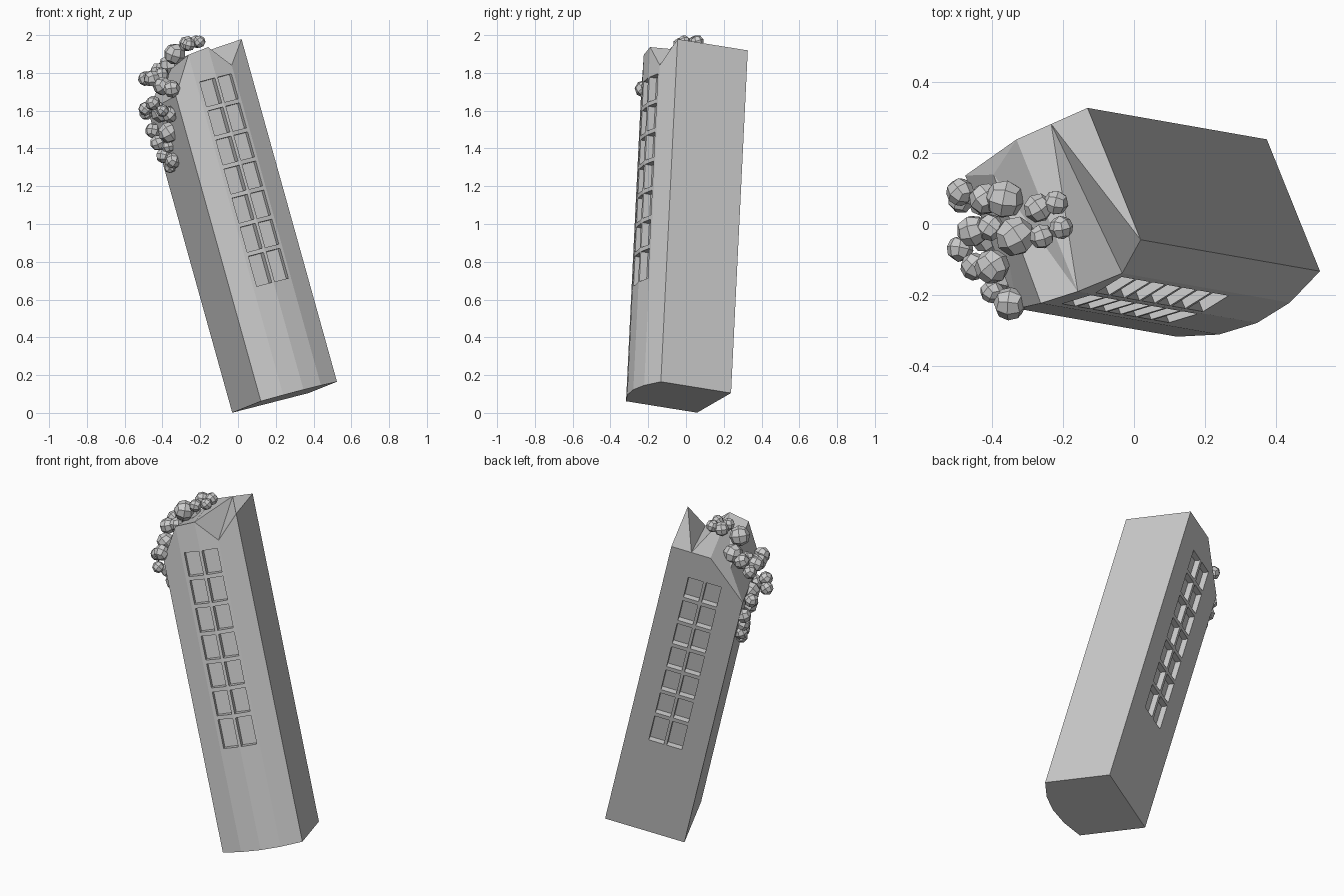
import bpy, bmesh, random
from mathutils import Vector, Matrix, Euler

if "Cube" in bpy.data.objects:
    bpy.data.objects.remove(bpy.data.objects["Cube"])

random.seed(4)

# Leaning frame of the tower: u across, v to the back, w along the axis
w = Vector((-0.268, 0.047, 0.962)).normalized()
v = Vector((-0.366, 0.916, -0.160))
v = (v - w * v.dot(w)).normalized()
u = v.cross(w)
frame = Matrix((u, v, w)).transposed().to_4x4()
frame.translation = (0.524, -0.133, 0.165)


def make_object(name, bm):
    bmesh.ops.recalc_face_normals(bm, faces=bm.faces)
    me = bpy.data.meshes.new(name)
    bm.to_mesh(me)
    bm.free()
    ob = bpy.data.objects.new(name, me)
    bpy.context.collection.objects.link(ob)
    return ob


# Tower: bowed front, flat back, broken roof line (u, v, top height)
ring = [(0, 0, 1.885), (-0.115, -0.047, 1.762), (-0.225, -0.062, 1.885),
        (-0.34, -0.048, 1.872), (-0.455, -0.005, 1.68),
        (-0.455, 0.405, 1.66), (-0.225, 0.405, 1.885),
        (-0.115, 0.405, 1.885), (0, 0.405, 1.885)]
bm = bmesh.new()
low = [bm.verts.new((a, b, 0)) for a, b, h in ring]
top = [bm.verts.new(p) for p in ring]
dent = bm.verts.new((-0.34, 0.35, 1.82))
n = len(ring)
bm.faces.new(low)
for i in range(n):
    j = (i + 1) % n
    bm.faces.new((low[i], low[j], top[j], top[i]))
roof = [bm.faces.new(f) for f in (
    (top[0], top[1], top[7], top[8]), (top[1], top[2], top[6], top[7]),
    (top[2], top[3], dent, top[6]), (top[3], top[4], top[5], dent),
    (top[6], dent, top[5]))]
bmesh.ops.triangulate(bm, faces=roof)
tower = make_object("tower", bm)

# Window recesses: two columns of seven on front and back
bm = bmesh.new()
for row in range(7):
    height = 0.165 if row == 6 else 0.137
    mid = 1.718 - 0.16 * row - height / 2
    for cu in (-0.277, -0.174):
        for v0, v1 in ((-0.2, -0.02), (0.37, 0.55)):
            m = (Matrix.Translation((cu, (v0 + v1) / 2, mid))
                 @ Matrix.Diagonal((0.086, v1 - v0, height, 1)))
            bmesh.ops.create_cube(bm, size=1, matrix=m)
cutter = make_object("window_cutter", bm)
cutter.hide_render = True
cutter.hide_viewport = False
mod = tower.modifiers.new("windows", 'BOOLEAN')
mod.operation = 'DIFFERENCE'
mod.solver = 'EXACT'
mod.object = cutter
bpy.context.view_layer.objects.active = tower
tower.select_set(True)
bpy.ops.object.modifier_apply(modifier=mod.name)
bpy.data.objects.remove(cutter)
tower.data.transform(frame)

# Foliage: faceted balls spilling over the roof and left wall (x, y, z, r)
balls = [
    (-0.335, -0.035, 1.90, .058), (-0.27, 0.045, 1.955, .042),
    (-0.22, 0.06, 1.965, .036), (-0.205, -0.01, 1.965, .034),
    (-0.26, -0.035, 1.95, .036), (-0.365, 0.07, 1.84, .056),
    (-0.42, 0.07, 1.81, .046), (-0.455, -0.02, 1.77, .046),
    (-0.405, -0.01, 1.79, .04), (-0.49, 0.09, 1.77, .04),
    (-0.49, -0.07, 1.61, .038), (-0.40, -0.12, 1.73, .05),
    (-0.35, -0.225, 1.715, .047), (-0.45, -0.12, 1.64, .04),
    (-0.40, -0.19, 1.60, .034), (-0.487, 0.07, 1.59, .04),
    (-0.41, -0.03, 1.59, .055), (-0.36, -0.15, 1.58, .045),
    (-0.45, 0.09, 1.495, .042), (-0.366, -0.07, 1.485, .058),
    (-0.425, 0.06, 1.43, .042), (-0.37, -0.03, 1.41, .035),
    (-0.395, 0.04, 1.36, .04), (-0.345, -0.05, 1.335, .042),
    (-0.36, -0.02, 1.30, .032)]
bm = bmesh.new()
for x, y, z, r in balls:
    cube = bmesh.ops.create_cube(bm, size=1)["verts"]
    edges = list({e for p in cube for e in p.link_edges})
    bmesh.ops.subdivide_edges(bm, edges=edges, cuts=1, use_grid_fill=True)
    bm.verts.ensure_lookup_table()
    turn = Euler([random.uniform(0, 1.5) for _ in range(3)]).to_matrix()
    for p in bm.verts[-26:]:
        p.co = Vector((x, y, z)) + turn @ (p.co.normalized() * r)
make_object("foliage", bm)
